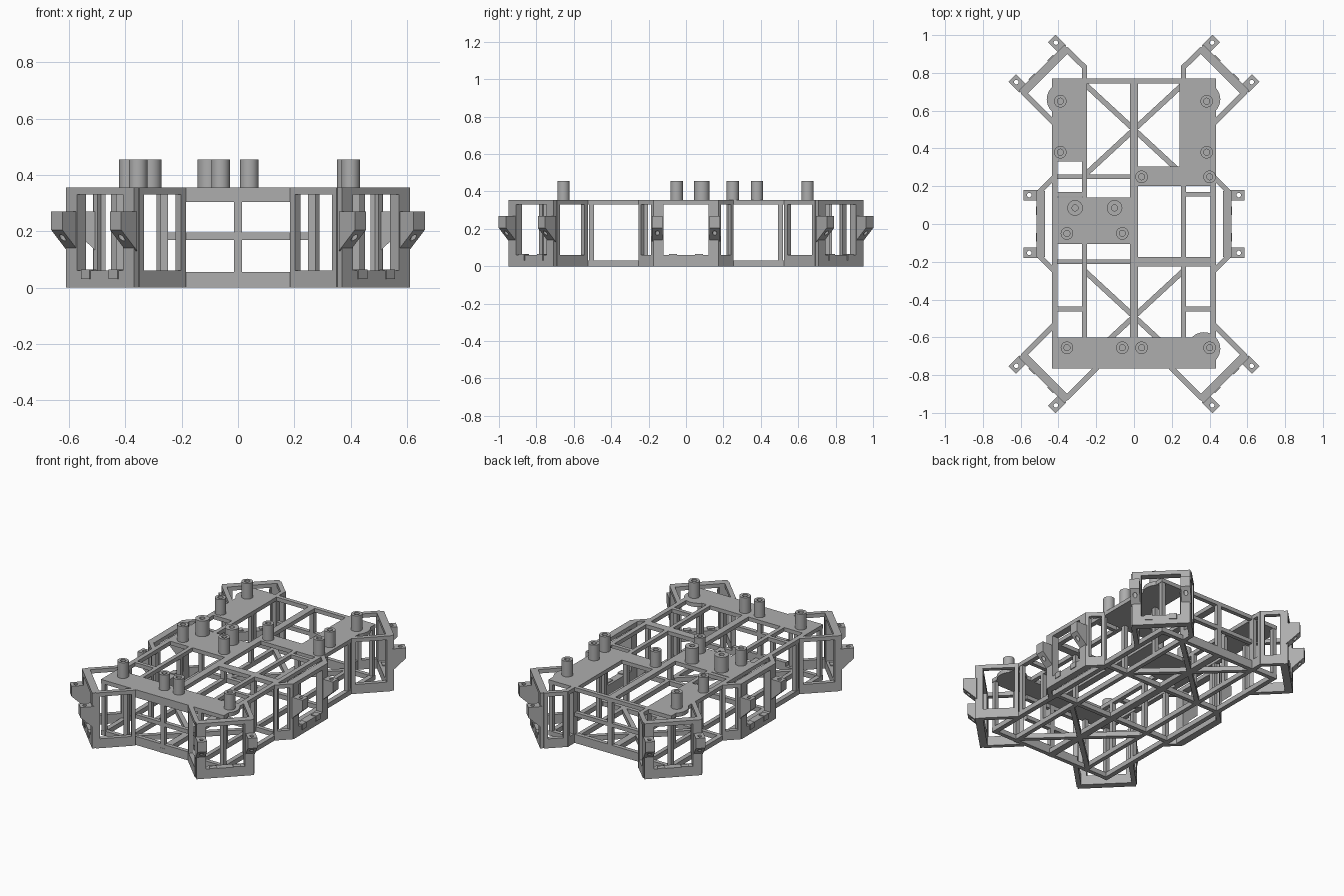
import bpy
import bmesh
from math import cos, sin, radians
from mathutils import Vector, Matrix

default_cube = bpy.data.objects.get("Cube")
if default_cube:
    bpy.data.objects.remove(default_cube)

grey = bpy.data.materials.new("plain grey")
grey.use_nodes = True
grey.diffuse_color = (0.42, 0.42, 0.42, 1)
grey.node_tree.nodes["Principled BSDF"].inputs["Base Color"].default_value = grey.diffuse_color

TOP, DECK, RAIL = 0.355, 0.33, 0.03


def finish(name, bm, smooth=False):
    bmesh.ops.recalc_face_normals(bm, faces=bm.faces)
    mesh = bpy.data.meshes.new(name)
    bm.to_mesh(mesh)
    bm.free()
    mesh.materials.append(grey)
    obj = bpy.data.objects.new(name, mesh)
    bpy.context.collection.objects.link(obj)
    if smooth:
        bpy.ops.object.select_all(action='DESELECT')
        obj.select_set(True)
        bpy.context.view_layer.objects.active = obj
        bpy.ops.object.shade_smooth_by_angle()
    return obj


def box(bm, x0, x1, y0, y1, z0, z1, matrix=Matrix()):
    size = Matrix.Diagonal((x1 - x0, y1 - y0, z1 - z0, 1))
    middle = Matrix.Translation(((x0 + x1) / 2, (y0 + y1) / 2, (z0 + z1) / 2))
    bmesh.ops.create_cube(bm, size=1, matrix=matrix @ middle @ size)


def along(p, q):
    """Matrix whose x axis runs from p to q on the ground, and the length."""
    way = Vector(q) - Vector(p)
    turn = Matrix.Rotation(Vector((1, 0)).angle_signed(way) * -1, 4, 'Z')
    return Matrix.Translation((*p, 0)) @ turn, way.length


def strut(bm, p, q, width, z0, z1):
    matrix, length = along(p, q)
    box(bm, 0, length, -width / 2, width / 2, z0, z1, matrix)


def frame(bm, p, q, width, post, sill=0.06):
    """Upright window frame standing between two ground points."""
    matrix, length = along(p, q)
    half = width / 2
    box(bm, 0, length, -half, half, DECK, TOP, matrix)
    box(bm, 0, length, -half, half, 0, sill, matrix)
    for start in (0, length - post):
        box(bm, start, start + post, -half, half, sill, DECK, matrix)


def cylinder(bm, x, y, radius, z0, z1, sides=32):
    bmesh.ops.create_cone(bm, cap_ends=True, segments=sides, radius1=radius, radius2=radius,
                          depth=z1 - z0, matrix=Matrix.Translation((x, y, (z0 + z1) / 2)))


# Top deck plates with rounded bulges
bm = bmesh.new()
for x0, x1, y0, y1 in ((-0.43, -0.25, 0.33, 0.77), (0.24, 0.43, 0.25, 0.77),
                       (-0.42, 0.42, -0.765, -0.6), (-0.42, -0.02, -0.105, 0.14),
                       (0.01, 0.42, 0.2, 0.305), (0.01, 0.42, -0.225, -0.175)):
    box(bm, x0, x1, y0, y1, DECK, TOP)
for x, y in ((-0.375, 0.66), (0.37, 0.66), (0.37, -0.66)):
    cylinder(bm, x, y, 0.087, DECK, TOP)
finish("deck_plates", bm)

# Long rails, upper and lower
bm = bmesh.new()
for z0, z1 in ((0, RAIL), (DECK, TOP)):
    for side in (-1, 1):
        strut(bm, (side * 0.42, -0.765), (side * 0.42, 0.77), 0.03, z0, z1)
        strut(bm, (side * 0.262, -0.765), (side * 0.262, 0.77), 0.026, z0, z1)
    strut(bm, (0, -0.765), (0, 0.77), 0.044, z0, z1)
finish("long_rails", bm)

# Cross rails and ladder rungs
bm = bmesh.new()
for y in (-0.75, 0.757):
    strut(bm, (-0.43, y), (0.43, y), 0.026, 0, RAIL)
    strut(bm, (-0.43, y), (0.43, y), 0.026, DECK, TOP)
for y in (-0.2, 0.25):
    strut(bm, (-0.43, y), (0.43, y), 0.026, 0, RAIL)
for side in (-1, 1):
    for y in (-0.45, 0.157):
        strut(bm, (side * 0.27, y), (side * 0.42, y), 0.024, DECK, TOP)
finish("cross_rails", bm)

# Uprights joining upper and lower rails
bm = bmesh.new()
for side in (-1, 1):
    for x in (0.42, 0.262):
        for y in (-0.75, -0.505, -0.215, 0.23, 0.505, 0.755):
            box(bm, side * x - 0.013, side * x + 0.013, y - 0.013, y + 0.013, RAIL, DECK)
finish("uprights", bm)

# Diagonal floor braces
bm = bmesh.new()
for centre in (-0.49, 0.5):
    for slope in (-1, 1):
        strut(bm, (-0.265, centre - slope * 0.245), (0.265, centre + slope * 0.245),
              0.028, 0, RAIL)
finish("floor_braces", bm)

# Window panels at both ends
bm = bmesh.new()
for y, reach in ((-0.75, 0.19), (0.757, 0.25)):
    front, back = y - 0.013, y + 0.013
    box(bm, -reach, reach, front, back, 0, 0.055)
    box(bm, -reach, reach, front, back, 0.17, 0.195)
    box(bm, -0.015, 0.015, front, back, 0.055, DECK)
box(bm, -0.19, 0.19, -0.765, -0.74, 0.305, TOP)
finish("end_panels", bm)

# Bracket arms at the corners and sides
bm = bmesh.new()
for side in (-1, 1):
    for end in (-1, 1):
        frame(bm, (side * 0.425, end * 0.535), (side * 0.59, end * 0.7), 0.028, 0.024)
        if end < 0:
            frame(bm, (side * 0.195, -0.76), (side * 0.36, -0.925), 0.028, 0.024)
        else:
            frame(bm, (side * 0.262, 0.83), (side * 0.36, 0.927), 0.028, 0.024)
            frame(bm, (side * 0.262, 0.76), (side * 0.262, 0.84), 0.026, 0.02)
        frame(bm, (side * 0.425, end * 0.245), (side * 0.505, end * 0.165), 0.026, 0.02)
finish("bracket_arms", bm)

# Bracket faces with clips and sloped lugs
walls, clips, lugs, drills = (bmesh.new() for _ in range(4))


def bracket(x, y, angle, half):
    place = Matrix.Translation((x, y, 0)) @ Matrix.Rotation(radians(angle), 4, 'Z')
    for z0, z1 in ((0, 0.06), (DECK, TOP)):
        box(walls, -0.045, 0, -half, half, z0, z1, place)
    for hand in (-1, 1):
        edge, inner = hand * half, hand * (half - 0.055)
        box(walls, -0.045, 0, min(edge, inner), max(edge, inner), 0.06, DECK, place)
        box(clips, -0.03, 0.005, hand * 0.07 - 0.022, hand * 0.07 + 0.022, RAIL, 0.065, place)
        # lug: side profile pushed out along the wall
        centre = hand * (half - 0.022)
        profile = ((-0.01, 0.13), (0, 0.14), (0.07, 0.205), (0.07, 0.27), (-0.01, 0.27))
        face = lugs.faces.new([lugs.verts.new(place @ Vector((u, centre - 0.028, z)))
                               for u, z in profile])
        grown = bmesh.ops.extrude_face_region(lugs, geom=[face])["geom"]
        shift = place.to_3x3() @ Vector((0, 0.056, 0))
        bmesh.ops.translate(lugs, vec=shift,
                            verts=[v for v in grown if isinstance(v, bmesh.types.BMVert)])
        hole = place @ Vector((0.04, centre, 0))
        cylinder(drills, hole.x, hole.y, 0.012, 0.1, TOP, 16)


for side in (-1, 1):
    for end in (-1, 1):
        bracket(side * 0.49, end * 0.8275, end * (90 - side * 45), 0.17)
    bracket(side * 0.515, 0, 90 - side * 90, 0.175)

finish("bracket_faces", walls)
finish("bracket_clips", clips)
lug_object = finish("bracket_lugs", lugs)
drill_object = finish("lug_hole_cutter", drills)
drill_object.hide_render = True
drill_object.hide_viewport = True
cut = lug_object.modifiers.new("holes", 'BOOLEAN')
cut.object = drill_object
cut.operation = 'DIFFERENCE'
cut.solver = 'EXACT'


# Hollow standoff posts
def standoff(bm, x, y, radius, bore=0.016, sides=32):
    profile = ((radius, TOP - 0.01), (radius, 0.455), (bore, 0.455), (bore, TOP))
    rings = []
    for r, z in profile:
        rings.append([bm.verts.new((x + r * cos(radians(360 * i / sides)),
                                    y + r * sin(radians(360 * i / sides)), z))
                      for i in range(sides)])
    for low, high in zip(rings, rings[1:]):
        for i in range(sides):
            j = (i + 1) % sides
            bm.faces.new((low[i], low[j], high[j], high[i]))
    bm.faces.new(rings[0])
    bm.faces.new(rings[-1])


bm = bmesh.new()
for y, places in ((0.65, (-0.39, 0.385)), (0.38, (-0.39, 0.385)), (0.25, (0.04, 0.4)),
                  (-0.05, (-0.355, -0.062)), (-0.655, (-0.355, -0.062, 0.04, 0.4))):
    for x in places:
        standoff(bm, x, y, 0.033)
for x in (-0.312, -0.103):
    standoff(bm, x, 0.085, 0.041)
finish("standoff_posts", bm, smooth=True)
